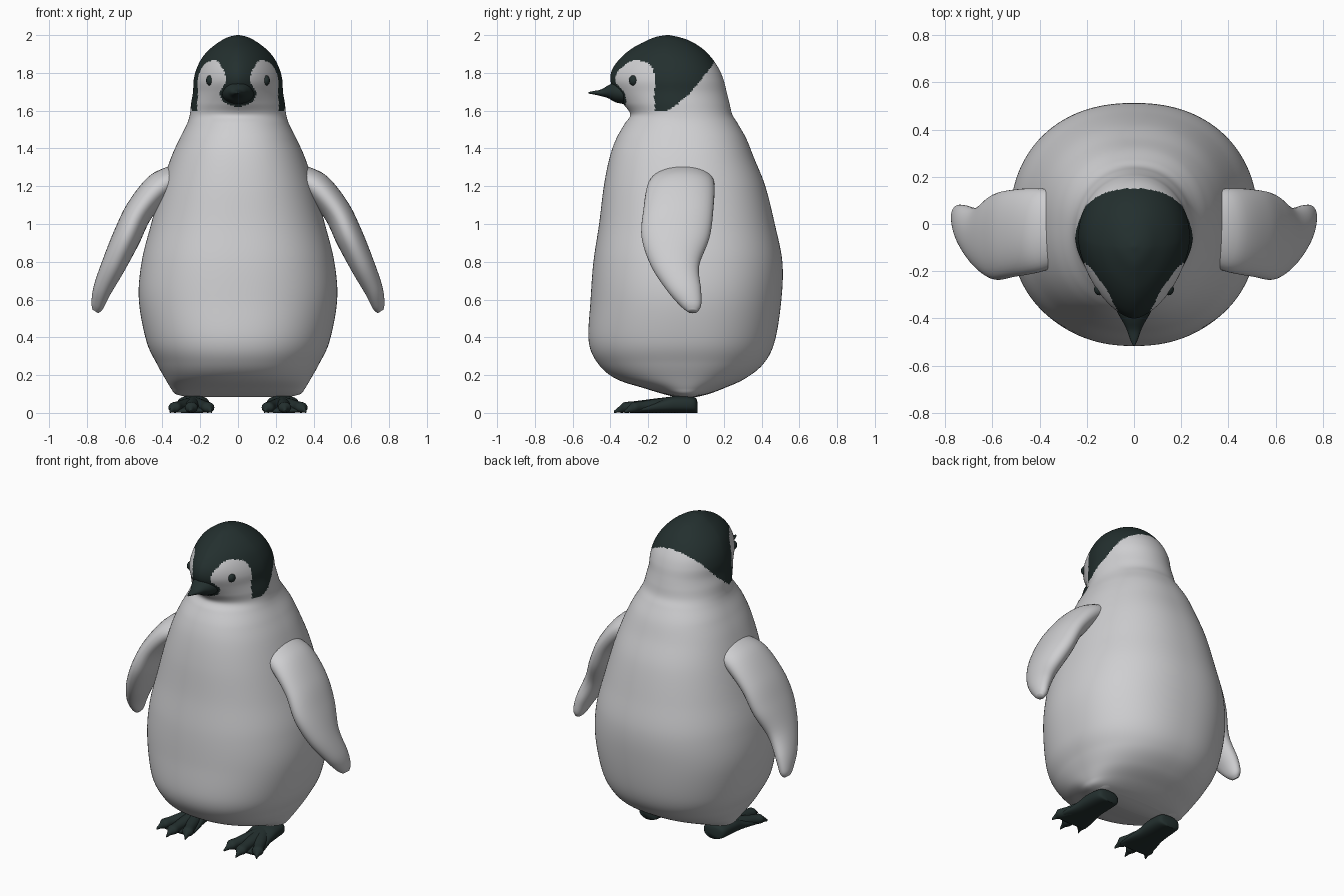
import bpy, bmesh, math
from mathutils import Vector

cube = bpy.data.objects.get("Cube")
if cube:
    bpy.data.objects.remove(cube, do_unlink=True)


def material(name, colour):
    mat = bpy.data.materials.new(name)
    mat.use_nodes = True
    mat.diffuse_color = (*colour, 1)
    mat.node_tree.nodes["Principled BSDF"].inputs["Base Color"].default_value = (*colour, 1)
    return mat


PALE = material("pale grey down", (0.62, 0.62, 0.635))
DARK = material("dark slate", (0.017, 0.029, 0.028))


def smooth_rows(keys, steps):
    """Catmull-Rom interpolation through rows of numbers."""
    rows = []
    last = len(keys) - 1
    for i in range(last):
        a, b, c, d = (keys[max(0, min(last, i + k))] for k in (-1, 0, 1, 2))
        for s in range(steps):
            t = s / steps
            rows.append([q + 0.5 * t * (r - p + t * (2 * p - 5 * q + 4 * r - w + t * (3 * (q - r) + w - p)))
                         for p, q, r, w in zip(a, b, c, d)])
    rows.append(list(keys[-1]))
    return rows


def oval(centre, u, v, sides, power=2.0):
    """Superellipse ring spanned by the half axes u and v."""
    ring = []
    for k in range(sides):
        a = math.tau * k / sides
        c, s = math.cos(a), math.sin(a)
        ring.append(Vector(centre)
                    + Vector(u) * math.copysign(abs(c) ** (2 / power), c)
                    + Vector(v) * math.copysign(abs(s) ** (2 / power), s))
    return ring


def loft(name, rings, mats, rule=None):
    """Skin a row of rings, cap both ends and colour faces by a rule."""
    bm = bmesh.new()
    loops = [[bm.verts.new(p) for p in ring] for ring in rings]
    n = len(loops[0])
    for low, high in zip(loops, loops[1:]):
        for k in range(n):
            j = (k + 1) % n
            bm.faces.new((low[k], low[j], high[j], high[k]))
    bm.faces.new(loops[0])
    bm.faces.new(loops[-1])
    bmesh.ops.recalc_face_normals(bm, faces=bm.faces[:])
    for face in bm.faces:
        face.smooth = True
        if rule:
            face.material_index = rule(face.calc_center_median())
    return finish(name, bm, mats)


def ball(name, centre, scale, mat):
    bm = bmesh.new()
    bmesh.ops.create_uvsphere(bm, u_segments=32, v_segments=16, radius=1)
    for face in bm.faces:
        face.smooth = True
    obj = finish(name, bm, [mat])
    obj.location, obj.scale = centre, scale
    return obj


def finish(name, bm, mats):
    mesh = bpy.data.meshes.new(name)
    bm.to_mesh(mesh)
    bm.free()
    for mat in mats:
        mesh.materials.append(mat)
    obj = bpy.data.objects.new(name, mesh)
    bpy.context.collection.objects.link(obj)
    return obj


def ramp(x, a, b):
    t = max(0, min(1, (x - a) / (b - a)))
    return t * t * (3 - 2 * t)


# Body and head: height, half width, front y, back y
profile = [
    (.085, .27, -.06, .06), (.1, .33, -.12, .12), (.13, .355, -.22, .2),
    (.18, .385, -.37, .31), (.26, .43, -.465, .41), (.38, .485, -.515, .47),
    (.6, .525, -.505, .505), (.8, .51, -.49, .51), (1, .46, -.46, .47),
    (1.2, .405, -.435, .42), (1.35, .355, -.405, .36), (1.45, .31, -.37, .32),
    (1.53, .27, -.325, .275), (1.58, .255, -.295, .245), (1.64, .248, -.335, .23),
    (1.7, .238, -.375, .215), (1.76, .235, -.4, .2), (1.82, .22, -.39, .175),
    (1.88, .19, -.345, .135), (1.93, .145, -.285, .085), (1.97, .09, -.21, .02),
    (1.99, .05, -.16, -.04), (2, .008, -.105, -.09),
]


def body_ring(z, half, front, back, sides=176):
    head = ramp(z, 1.45, 1.7)
    middle = -0.06 * head + (front + back + 0.12) / 2 * ramp(z, 1.8, 2)
    middle = max(front, min(back, middle))
    ring = []
    for k in range(sides):
        a = math.tau * k / sides
        c, s = math.cos(a), math.sin(a)
        power = 2.25 - (0.62 * head if s < 0 else 0.2 * head)
        x = half * math.copysign(abs(c) ** (2 / power), c)
        reach = (middle - front) if s < 0 else (back - middle)
        ring.append(Vector((x, middle + reach * math.copysign(abs(s) ** (2 / power), s), z)))
    return ring


def hood(p):
    """1 on the dark hood, 0 on the down and the pale cheeks."""
    x, y, z = abs(p.x), p.y, p.z
    edge = 1.6 + 0.6 * max(0, y + .1) + 1.1 * max(0, y + .1) ** 2 + 0.25 * max(0, y)
    if z < edge:
        return 0
    if (x / .095) ** 2 + ((z - 1.69) / .068) ** 2 < 1:
        return 1
    if z < 1.66 and y < -.165:
        return 0
    cheek = abs((y + .275) / .11) ** 3 + abs((z - 1.735) / .13) ** 3 < 1
    inner = .065 + 2.5 * max(0, z - 1.77) ** 1.7
    return 0 if (cheek or (z < 1.8 and y < -.27)) and x > inner else 1


loft("body", [body_ring(*row) for row in smooth_rows(profile, 9)], [PALE, DARK], hood)

# Beak: y, half width, bottom z, top z
beak = [(-.33, .085, 1.635, 1.745), (-.375, .07, 1.645, 1.75), (-.41, .05, 1.665, 1.735),
        (-.45, .03, 1.677, 1.712), (-.49, .016, 1.686, 1.704), (-.515, .004, 1.69, 1.699)]
loft("beak", [oval((0, y, (lo + hi) / 2), (w, 0, 0), (0, 0, (hi - lo) / 2), 24)
              for y, w, lo, hi in smooth_rows(beak, 5)], [DARK])

# Flipper: x, z, front y, back y, half thickness
flipper = [(.25, 1.27, -.14, .12, .09), (.39, 1.215, -.2, .15, .085), (.515, 1.08, -.225, .145, .075),
           (.59, .93, -.235, .125, .075), (.66, .78, -.185, .07, .065), (.72, .65, -.1, .08, .05),
           (.745, .57, -.03, .08, .036), (.755, .537, .01, .06, .018)]
# Toe: distance along, half width, half height
toe = [(0, .045, .042), (.35, .04, .036), (.65, .032, .03), (.82, .034, .028),
       (.9, .016, .018), (1, .003, .006)]
# Foot: y, half width, top z
foot = [(.06, .04, .06), (.04, .075, .085), (-.06, .085, .09), (-.13, .088, .07),
        (-.22, .105, .04), (-.29, .11, .018)]

for side, word in ((1, "left"), (-1, "right")):
    rows = smooth_rows(flipper, 6)
    loft(word + "_flipper",
         [oval((side * x, (f + b) / 2, z), (0, (b - f) / 2, 0), (side * t * .85, 0, t * .53), 40, 2.1)
          for x, z, f, b, t in rows], [PALE])

    ball(word + "_thigh", (side * .24, 0, .17), (.115, .13, .09), PALE)
    ball(word + "_eye", (side * .147, -.276, 1.76), (.022, .026, .028), DARK)

    # Webbed foot with three clawed toes
    loft(word + "_foot",
         [oval((side * (.235 - .03 * y), y, h / 2), (w, 0, 0), (0, 0, h / 2), 32, 2.6)
          for y, w, h in smooth_rows(foot, 5)], [DARK])
    heel = Vector((side * .235, -.07, .045))
    for number, tip in enumerate(((.14, -.345), (.25, -.38), (.36, -.325)), 1):
        end = Vector((side * tip[0], tip[1], .008))
        across = Vector((end.y - heel.y, heel.x - end.x, 0)).normalized()
        rings = []
        for t, w, h in smooth_rows(toe, 5):
            c = heel.lerp(end, t)
            c.z = max(h, .045 - .02 * t) if t < .85 else max(h, .028 - .15 * (t - .85))
            rings.append(oval(c, across * w, (0, 0, h), 16))
        loft(f"{word}_toe_{number}", rings, [DARK])
